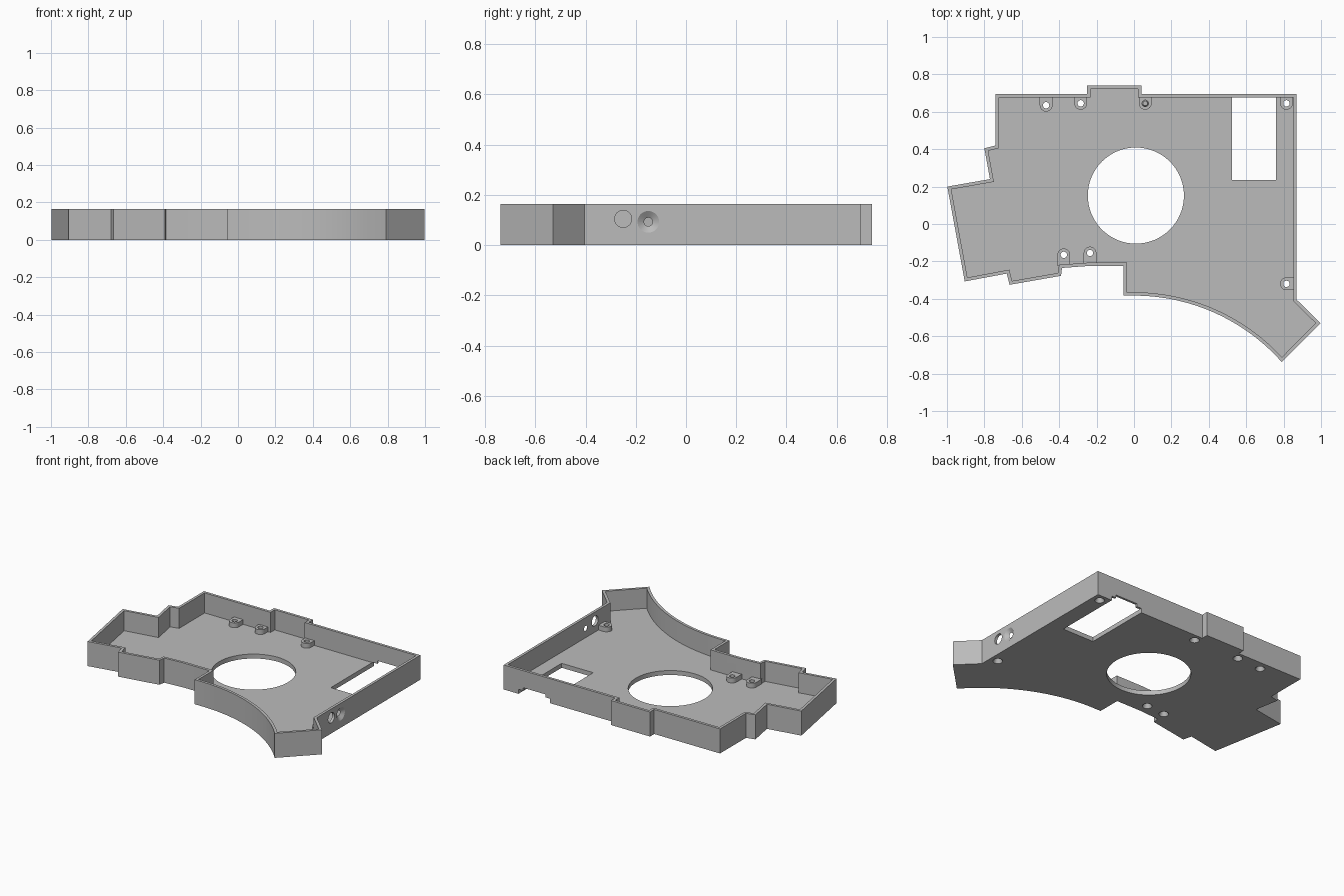
import bpy
import bmesh
from math import sin, cos, pi, sqrt, asin
from mathutils import Vector, Matrix

cube = bpy.data.objects.get("Cube")
if cube:
    bpy.data.objects.remove(cube, do_unlink=True)

HEIGHT, FLOOR, WALL, BOSS_TOP = 0.165, 0.03, 0.018, 0.062

grey = bpy.data.materials.new("plain grey")
grey.use_nodes = True
grey.diffuse_color = (0.5, 0.5, 0.5, 1)
grey.node_tree.nodes["Principled BSDF"].inputs["Base Color"].default_value = (0.5, 0.5, 0.5, 1)


def make_object(name, bm):
    bmesh.ops.recalc_face_normals(bm, faces=bm.faces)
    mesh = bpy.data.meshes.new(name)
    bm.to_mesh(mesh)
    bm.free()
    mesh.materials.append(grey)
    obj = bpy.data.objects.new(name, mesh)
    bpy.context.collection.objects.link(obj)
    return obj


def add_prism(bm, points, low, high):
    """Extrude a flat outline from one height to another."""
    face = bm.faces.new([bm.verts.new((x, y, low)) for x, y in points])
    top = bmesh.ops.extrude_face_region(bm, geom=[face])["geom"]
    verts = [v for v in top if isinstance(v, bmesh.types.BMVert)]
    bmesh.ops.translate(bm, verts=verts, vec=(0, 0, high - low))


def prism(name, points, low, high):
    bm = bmesh.new()
    add_prism(bm, points, low, high)
    return make_object(name, bm)


def add_cone(bm, r1, r2, depth, matrix):
    bmesh.ops.create_cone(bm, cap_ends=True, segments=32, radius1=r1,
                          radius2=r2, depth=depth, matrix=matrix)


def inset(points, distance):
    """Mitred inset of a clockwise outline."""
    result = []
    pts = [Vector(p) for p in points]
    for i, p in enumerate(pts):
        a = (p - pts[i - 1]).normalized()
        b = (pts[(i + 1) % len(pts)] - p).normalized()
        n1, n2 = Vector((a.y, -a.x)), Vector((b.y, -b.x))
        result.append(p + (n1 + n2) * distance / (1 + n1.dot(n2)))
    return result


def combine(target, tool, operation):
    mod = target.modifiers.new(tool.name, 'BOOLEAN')
    mod.operation = operation
    mod.solver = 'EXACT'
    mod.object = tool
    tool.hide_render = True
    bpy.context.view_layer.objects.active = target
    bpy.ops.object.modifier_apply(modifier=mod.name)
    bpy.data.objects.remove(tool, do_unlink=True)


# Tray outline, clockwise, with a concave arc along the front
outline = [(-0.74, 0.695), (-0.25, 0.695), (-0.25, 0.74), (0.04, 0.74),
           (0.04, 0.695), (0.87, 0.695), (0.87, -0.405), (0.997, -0.53)]
tip, arc_start = Vector((0.79, -0.738)), Vector((0.0, -0.383))
run, drop = tip.x - arc_start.x, arc_start.y - tip.y
radius = (run * run + drop * drop) / (2 * drop)
sweep = asin(run / radius)
for i in range(25):
    t = sweep * (1 - i / 24)
    outline.append((arc_start.x + radius * sin(t),
                    arc_start.y - radius * (1 - cos(t))))
outline += [(-0.055, -0.383), (-0.055, -0.225), (-0.25, -0.225),
            (-0.385, -0.235), (-0.39, -0.277), (-0.665, -0.325),
            (-0.68, -0.265), (-0.905, -0.307), (-0.998, 0.2),
            (-0.77, 0.24), (-0.8, 0.405), (-0.74, 0.42)]

tray = prism("tray", outline, 0, HEIGHT)
combine(tray, prism("cavity", inset(outline, WALL), FLOOR, HEIGHT + 0.1), 'DIFFERENCE')

# Screw bosses: position, direction of the wall they join, and reach to it
bosses = [(-0.47, 0.635, 'N', 0.05), (-0.285, 0.645, 'N', 0.04),
          (0.06, 0.645, 'N', 0.04), (0.815, 0.645, 'N', 0.04),
          (0.815, -0.32, 'E', 0.045), (-0.375, -0.165, 'S', 0.06),
          (-0.235, -0.155, 'S', 0.06)]
TURN = {'N': 0, 'E': -pi / 2, 'S': pi}
R = 0.034
for x, y, side, reach in bosses:
    shape = [(R * cos(pi + pi * i / 12), R * sin(pi + pi * i / 12)) for i in range(13)]
    shape += [(R, reach), (-R, reach)]
    spin = Matrix.Rotation(TURN[side], 2)
    points = [spin @ Vector(p) + Vector((x, y)) for p in shape]
    combine(tray, prism("screw_boss", points, FLOOR - 0.01, BOSS_TOP), 'UNION')

# Countersunk screw holes through bosses and floor
for x, y, side, reach in bosses:
    bm = bmesh.new()
    add_cone(bm, 0.017, 0.017, 0.2, Matrix.Translation((x, y, 0.05)))
    combine(tray, make_object("screw_hole", bm), 'DIFFERENCE')
    bm = bmesh.new()
    add_cone(bm, 0.031, 0.012, 0.04, Matrix.Translation((x, y, 0.018)))
    combine(tray, make_object("countersink", bm), 'DIFFERENCE')

# Large round opening in the floor
bm = bmesh.new()
bmesh.ops.create_cone(bm, cap_ends=True, segments=64, radius1=0.257, radius2=0.257,
                      depth=0.3, matrix=Matrix.Translation((0.01, 0.152, 0)))
combine(tray, make_object("round_opening", bm), 'DIFFERENCE')

# Rectangular opening and the stepped notch under the back wall
x0, x1 = 0.525, 0.76
combine(tray, prism("slot", [(x0, 0.236), (x1, 0.236), (x1, 0.68), (x0, 0.68)],
                    -0.1, 0.1), 'DIFFERENCE')
for margin, top in ((0.0, 0.03), (0.035, 0.05)):
    a, b = x0 + margin, x1 - margin
    combine(tray, prism("notch", [(a, 0.6), (b, 0.6), (b, 0.8), (a, 0.8)],
                        -0.1, top), 'DIFFERENCE')

# Plain hole and conical hole through the side wall
side_turn = Matrix.Rotation(pi / 2, 4, 'Y')
bm = bmesh.new()
add_cone(bm, 0.034, 0.034, 0.1, Matrix.Translation((0.865, -0.25, 0.105)) @ side_turn)
combine(tray, make_object("side_hole", bm), 'DIFFERENCE')
bm = bmesh.new()
add_cone(bm, 0.014, 0.046, 0.022, Matrix.Translation((0.861, -0.15, 0.093)) @ side_turn)
combine(tray, make_object("side_cone_hole", bm), 'DIFFERENCE')

# Smooth the curves, keep the edges crisp
bpy.ops.object.select_all(action='DESELECT')
tray.select_set(True)
bpy.context.view_layer.objects.active = tray
bpy.ops.object.shade_smooth_by_angle(angle=0.4)
